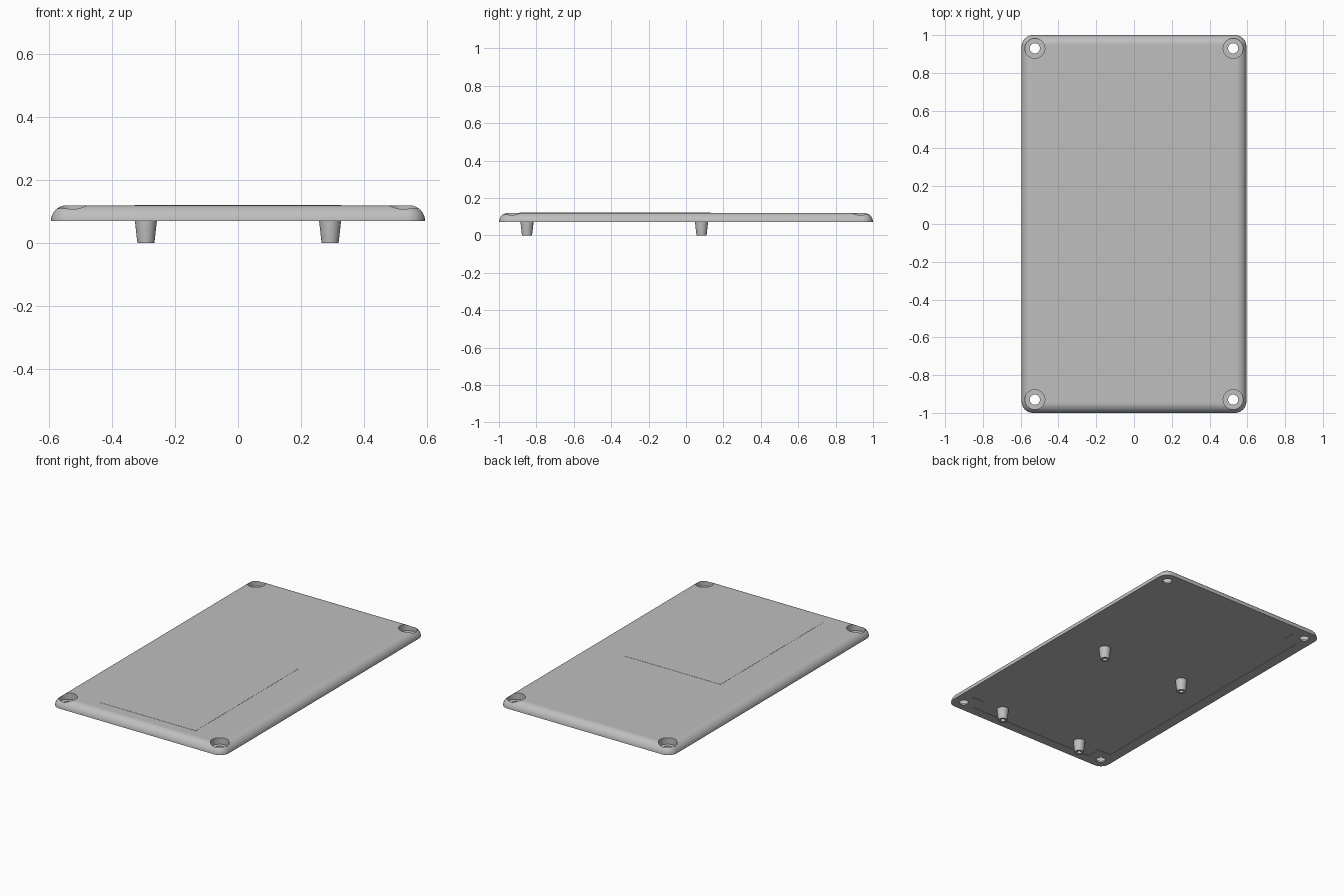
import bpy, bmesh
from math import cos, sin, pi, radians

cube = bpy.data.objects.get("Cube")
if cube:
    bpy.data.objects.remove(cube, do_unlink=True)

HALF_X, HALF_Y = 0.595, 1.0
BOTTOM, TOP = 0.07, 0.12
EDGE, CORNER = 0.05, 0.06

grey = bpy.data.materials.new("plain grey")
grey.use_nodes = True
grey.diffuse_color = (0.52, 0.52, 0.52, 1)
grey.node_tree.nodes["Principled BSDF"].inputs["Base Color"].default_value = (0.52, 0.52, 0.52, 1)


def loft(name, rings):
    """Skin a stack of rings and cap both ends."""
    bm = bmesh.new()
    rows = [[bm.verts.new(p) for p in ring] for ring in rings]
    n = len(rows[0])
    for a, b in zip(rows, rows[1:]):
        for i in range(n):
            j = (i + 1) % n
            bm.faces.new((a[i], a[j], b[j], b[i]))
    bm.faces.new(rows[0][::-1])
    bm.faces.new(rows[-1])
    bmesh.ops.recalc_face_normals(bm, faces=bm.faces)
    mesh = bpy.data.meshes.new(name)
    bm.to_mesh(mesh)
    bm.free()
    mesh.materials.append(grey)
    obj = bpy.data.objects.new(name, mesh)
    bpy.context.collection.objects.link(obj)
    return obj


def circle(x, y, r, z, n=32):
    return [(x + r * cos(2 * pi * i / n), y + r * sin(2 * pi * i / n), z) for i in range(n)]


def rounded_rect(inset, z, steps=8):
    pts = []
    for q, (sx, sy) in enumerate([(1, 1), (-1, 1), (-1, -1), (1, -1)]):
        for k in range(steps + 1):
            a = (q + k / steps) * pi / 2
            r = CORNER - inset
            pts.append((sx * (HALF_X - CORNER) + r * cos(a), sy * (HALF_Y - CORNER) + r * sin(a), z))
    return pts


def box(name, x0, x1, y0, y1, z0, z1):
    return loft(name, [[(x0, y0, z), (x1, y0, z), (x1, y1, z), (x0, y1, z)] for z in (z0, z1)])


def select(obj):
    bpy.ops.object.select_all(action='DESELECT')
    obj.select_set(True)
    bpy.context.view_layer.objects.active = obj


def cut(obj, cutter):
    mod = obj.modifiers.new("cut", 'BOOLEAN')
    mod.operation = 'DIFFERENCE'
    mod.solver = 'EXACT'
    mod.object = cutter
    select(obj)
    bpy.ops.object.modifier_apply(modifier=mod.name)
    bpy.data.objects.remove(cutter, do_unlink=True)


def smooth(obj):
    select(obj)
    bpy.ops.object.shade_smooth_by_angle(angle=radians(30))


# Plate with a quarter-round upper edge
arc = [i / 10 * pi / 2 for i in range(11)]
plate = loft("cover_plate", [rounded_rect(EDGE * (1 - cos(a)), BOTTOM + EDGE * sin(a)) for a in arc])

# Shallow underside recess, leaving the screw corners full height
for hx, hy in ((0.53, 0.85), (0.44, 0.94)):
    cut(plate, box("recess_cutter", -hx, hx, -hy, hy, BOTTOM - 0.05, BOTTOM + 0.002))

# Counterbored screw holes in the corners
for sx in (-1, 1):
    for sy in (-1, 1):
        x, y = sx * 0.525, sy * 0.93
        cut(plate, loft("hole_cutter", [circle(x, y, r, z) for r, z in (
            (0.027, 0.0), (0.027, 0.08), (0.053, 0.08), (0.053, 0.2))]))
smooth(plate)

# Barely raised pad on the top, over the posts
box("raised_pad", -0.33, 0.33, -0.89, 0.13, 0.115, TOP + 0.001)

# Tapered hollow posts under the plate
for side, x in (("right", -0.293), ("left", 0.293)):
    for end, y in (("front", -0.85), ("back", 0.083)):
        post = loft(f"{end}_{side}_post", [circle(x, y, r, z) for r, z in (
            (0.035, 0.08), (0.035, BOTTOM), (0.027, 0.0), (0.014, 0.0), (0.014, 0.06))])
        smooth(post)
